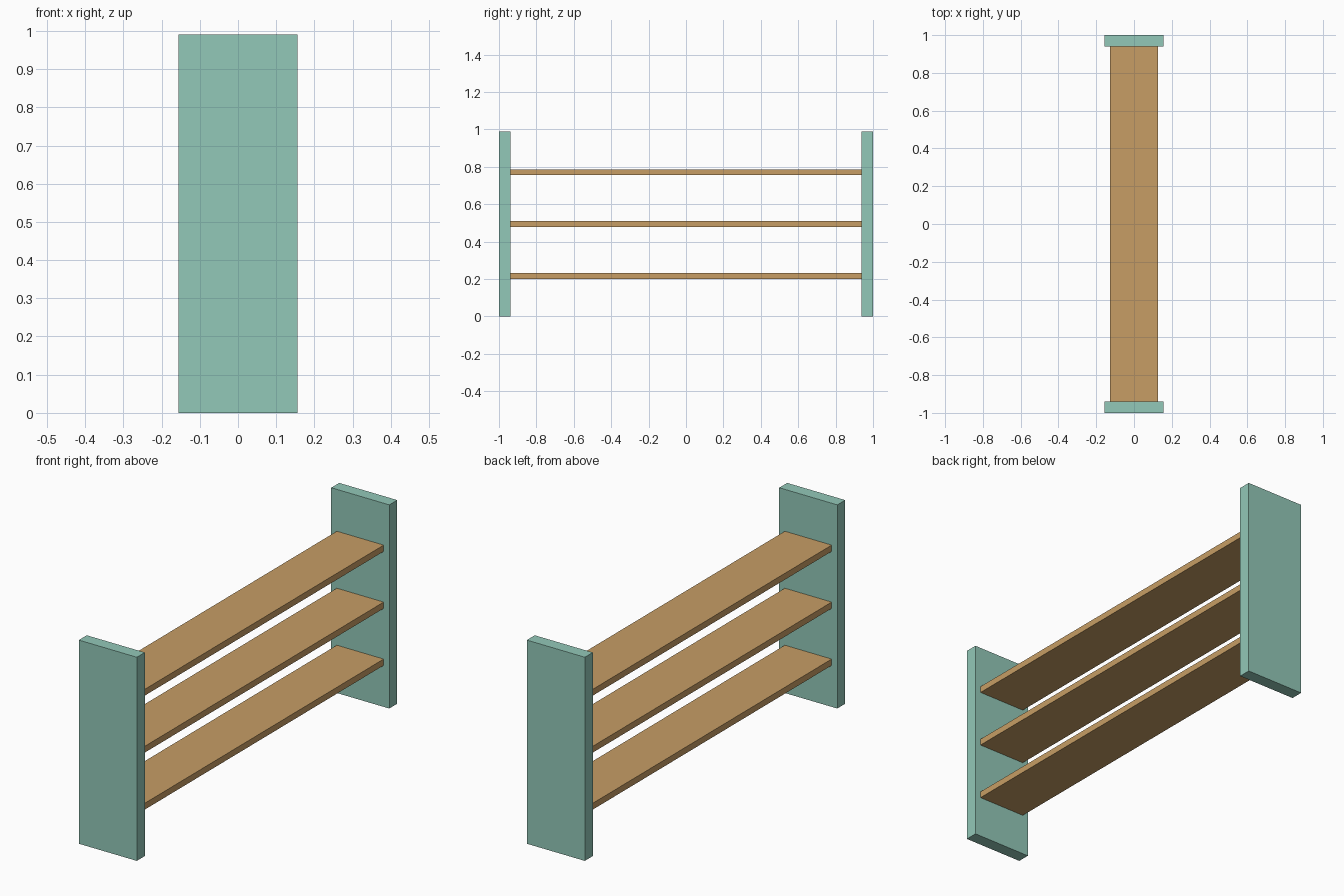
import bpy

if "Cube" in bpy.data.objects:
    bpy.data.objects.remove(bpy.data.objects["Cube"])


def material(name, color):
    mat = bpy.data.materials.new(name)
    mat.diffuse_color = color
    mat.use_nodes = True
    mat.node_tree.nodes["Principled BSDF"].inputs["Base Color"].default_value = mat.diffuse_color
    return mat


def box(name, size, center, mat):
    bpy.ops.mesh.primitive_cube_add(size=1, location=center)
    obj = bpy.context.object
    obj.name = name
    obj.scale = size
    bpy.ops.object.transform_apply(location=False, rotation=False, scale=True)
    obj.data.materials.append(mat)
    return obj


panel_mat = material("painted_panel", (0.29, 0.58, 0.48, 1))
wood_mat = material("wood", (0.57, 0.34, 0.13, 1))

# Upright end panels
PANEL_T = 0.061
HEIGHT = 0.99
for name, side in (("front_end_panel", -1), ("back_end_panel", 1)):
    box(name, (0.312, PANEL_T, HEIGHT),
        (0, side * (1 - PANEL_T / 2), HEIGHT / 2), panel_mat)

# Three evenly spaced shelves spanning between the panels
for name, z in (("lower_shelf", 0.217), ("middle_shelf", 0.494), ("upper_shelf", 0.771)):
    box(name, (0.252, 2 - 2 * PANEL_T, 0.031), (0, 0, z), wood_mat)
